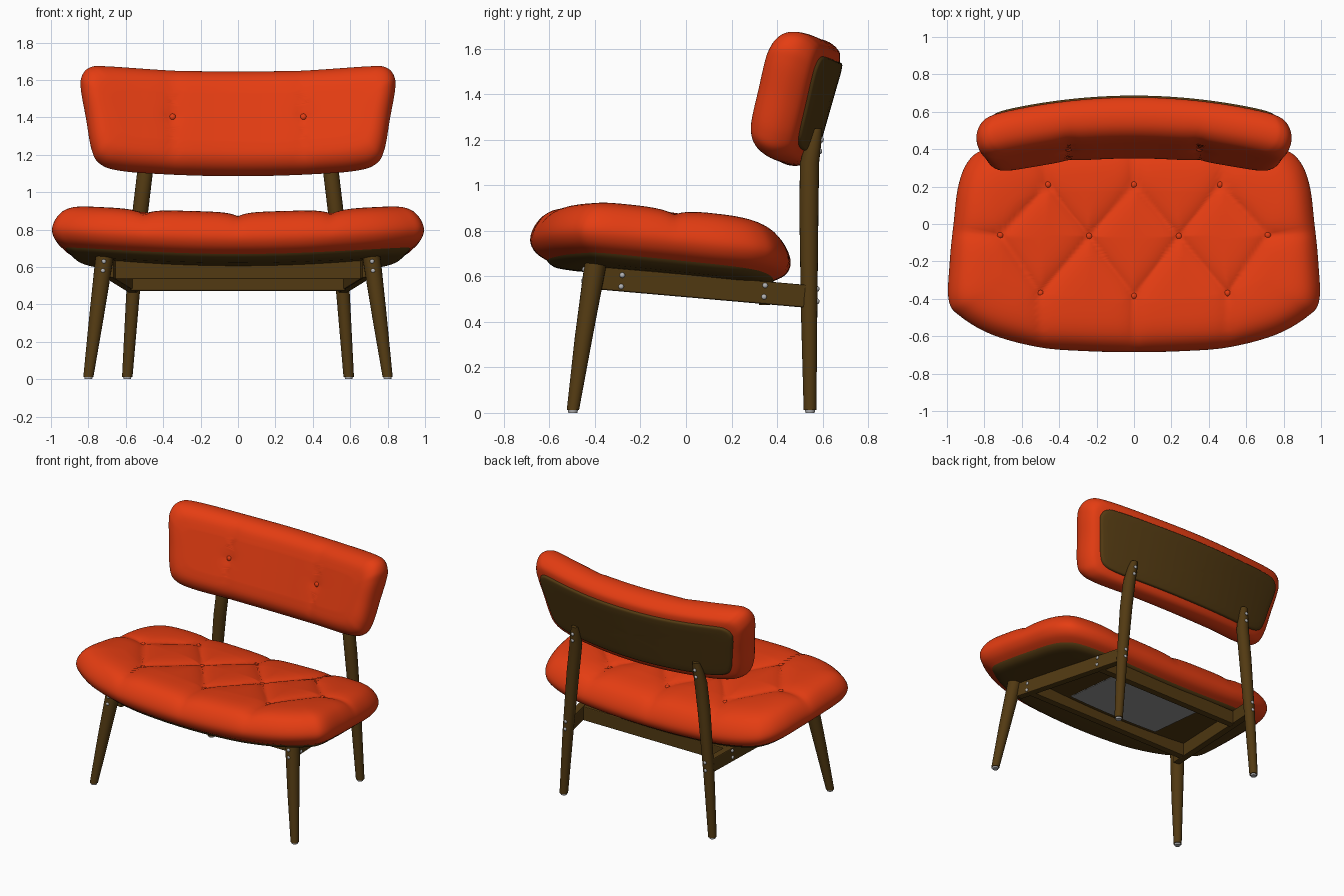
import bpy, bmesh, math
from mathutils import Vector, Matrix

if "Cube" in bpy.data.objects:
    bpy.data.objects.remove(bpy.data.objects["Cube"])


def material(name, rgb):
    m = bpy.data.materials.new(name)
    m.diffuse_color = (*rgb, 1)
    m.use_nodes = True
    m.node_tree.nodes["Principled BSDF"].inputs["Base Color"].default_value = m.diffuse_color
    return m


ORANGE = material("orange fabric", (0.78, 0.046, 0.006))
WOOD = material("dark wood", (0.085, 0.042, 0.006))
METAL = material("screw metal", (0.45, 0.45, 0.46))
CLOTH = material("grey lining", (0.32, 0.32, 0.32))


def finish(name, bm, mat, smooth=True):
    bmesh.ops.recalc_face_normals(bm, faces=bm.faces)
    me = bpy.data.meshes.new(name)
    for f in bm.faces:
        f.smooth = smooth
    bm.to_mesh(me)
    bm.free()
    me.materials.append(mat)
    ob = bpy.data.objects.new(name, me)
    bpy.context.collection.objects.link(ob)
    return ob


def catmull(pts, steps, closed):
    # smooth curve through 2D points
    n, out = len(pts), []
    for i in range(n if closed else n - 1):
        q = [Vector(pts[j % n] if closed else pts[min(max(j, 0), n - 1)])
             for j in range(i - 1, i + 3)]
        for s in range(steps):
            t = s / steps
            out.append(0.5 * (2 * q[1] + (q[2] - q[0]) * t
                              + (2 * q[0] - 5 * q[1] + 4 * q[2] - q[3]) * t * t
                              + (3 * q[1] - q[0] - 3 * q[2] + q[3]) * t ** 3))
    return out if closed else out + [Vector(pts[-1])]


def mirrored(half):
    return half + [(-x, y) for x, y in reversed(half) if x > 0]


def pad(name, outline, profile, place, mat, dip=None, fill=26):
    # rings of an outline follow an (inset, height) profile, then close to the centre
    loop = catmull(outline, 9, True)
    hx = max(p.x for p in loop)
    lo, hi = min(p.y for p in loop), max(p.y for p in loop)
    hy, cy = (hi - lo) / 2, (hi + lo) / 2
    prof = catmull(profile, 4, False)
    top = prof[-1].y
    rings = [(1 - p.x / hx, 1 - p.x / hy, p.y) for p in prof]
    sx, sy, _ = rings[-1]
    rings += [(sx * (1 - j / fill), sy * (1 - j / fill), top) for j in range(1, fill)]

    def point(x, y, h):
        d = dip(x, y) * max(h / top, 0) ** 2 if dip else 0
        return place(x, y, h - d)
    bm = bmesh.new()
    prev = None
    for ax, ay, h in rings:
        cur = [bm.verts.new(point(p.x * ax, cy + (p.y - cy) * ay, h)) for p in loop]
        if prev:
            for i in range(len(cur)):
                k = (i + 1) % len(cur)
                bm.faces.new((prev[i], prev[k], cur[k], cur[i]))
        prev = cur
    mid = bm.verts.new(point(0, cy, top))
    for i in range(len(prev)):
        bm.faces.new((prev[i], prev[(i + 1) % len(prev)], mid))
    return finish(name, bm, mat)


def tufts(segments, buttons, crease, width, deep):
    # depth of the pulled-in seams and button pits
    def dip(x, y):
        p, best = Vector((x, y)), 9
        for a, b in segments:
            a, b = Vector(a), Vector(b)
            t = max(0, min(1, (p - a).dot(b - a) / (b - a).length_squared))
            best = min(best, (p - a - (b - a) * t).length)
        r = min((p - Vector(c)).length for c in buttons)
        return crease * math.exp(-best / width) + deep * math.exp(-r / 0.03)
    return dip


def knobs(name, items, radius, squash, mat):
    # small domed heads, each with a facing direction
    bm = bmesh.new()
    for pos, d in items:
        m = Matrix.Translation(pos) @ Vector(d).to_track_quat('Z', 'Y').to_matrix().to_4x4() \
            @ Matrix.Diagonal((1, 1, squash, 1))
        bmesh.ops.create_uvsphere(bm, u_segments=12, v_segments=8, radius=radius, matrix=m)
    return finish(name, bm, mat)


def tube(name, sections, mat, n=20):
    # round leg lofted through (x, y, z, radius) sections
    bm = bmesh.new()
    rings = [[bm.verts.new((x + r * math.cos(2 * math.pi * i / n),
                            y + r * math.sin(2 * math.pi * i / n), z)) for i in range(n)]
             for x, y, z, r in sections]
    for a, b in zip(rings, rings[1:]):
        for i in range(n):
            bm.faces.new((a[i], a[(i + 1) % n], b[(i + 1) % n], b[i]))
    bm.faces.new(rings[0])
    bm.faces.new(rings[-1])
    ob = finish(name, bm, mat)
    bpy.context.view_layer.objects.active = ob
    ob.select_set(True)
    bpy.ops.object.shade_smooth_by_angle(angle=0.7)
    ob.select_set(False)


def beam(name, a, b, thick, high):
    a, b = Vector(a), Vector(b)
    d = b - a
    side = d.cross(Vector((0, 0, 1))).normalized()
    m = Matrix((d, side * thick, Vector((0, 0, high)))).transposed().to_4x4()
    bm = bmesh.new()
    bmesh.ops.create_cube(bm, size=1, matrix=Matrix.Translation((a + b) / 2) @ m)
    ob = finish(name, bm, WOOD, False)
    bev = ob.modifiers.new("soft edges", 'BEVEL')
    bev.width, bev.segments = 0.006, 2


# ---- seat: dished sideways and sloping to the back
def seat_at(x, y, h):
    return Vector((x, y, 0.645 + 0.065 * x * x - 0.09 * (y + 0.4) + h))


seat_line = mirrored([(0, -.685), (.25, -.68), (.5, -.66), (.75, -.595), (.92, -.50), (.99, -.41),
                      (.985, -.2), (.965, 0), (.94, .2), (.89, .33), (.8, .40), (.6, .445),
                      (.3, .458), (0, .46)])
seat_buttons = [(0, .21), (0, -.385)]
seat_seams = [((0, .21), (0, .5)), ((0, -.385), (0, -.7))]
for s in (1, -1):
    b, c, e, f = (s * .46, .21), (s * .24, -.065), (s * .715, -.06), (s * .5, -.37)
    seat_buttons += [b, c, e, f]
    seat_seams += [((0, .21), c), (c, b), (b, e), (e, f), (f, c), (c, (0, -.385)),
                   (b, (s * .5, .46)), (f, (s * .5, -.69)), (e, (s, -.035))]
seat_dip = tufts(seat_seams, seat_buttons, .026, .05, .012)
pad("seat_cushion", seat_line, [(.085, 0), (.025, .035), (0, .09), (.02, .155), (.07, .21),
                                (.15, .238), (.28, .248)], seat_at, ORANGE, seat_dip, 40)
pad("seat_board", seat_line, [(.07, .012), (.085, -.008), (.12, -.024), (.2, -.03)],
    seat_at, WOOD, None, 8)
knobs("seat_buttons", [(seat_at(x, y, .250 - seat_dip(x, y)), (0, 0, 1)) for x, y in seat_buttons],
      .018, .7, ORANGE)

# lining patch below the seat
bm = bmesh.new()
bmesh.ops.create_grid(bm, x_segments=10, y_segments=4, size=0.5)
for v in bm.verts:
    v.co = seat_at(v.co.x * .74, v.co.y * .48 + .02, -.035)
bmesh.ops.solidify(bm, geom=bm.faces[:], thickness=0.004)
finish("lining_patch", bm, CLOTH, False)

# ---- backrest: tilted and wrapped forward at the sides
TILT = math.radians(16)
UP = Vector((0, math.sin(TILT), math.cos(TILT)))
FRONT = Vector((0, -math.cos(TILT), math.sin(TILT)))


def back_at(u, v, w):
    return Vector((u, .62, 1.34)) + UP * v + FRONT * (w + .17 * u * u)


back_line = mirrored([(0, -.285), (.35, -.282), (.62, -.275), (.735, -.245), (.78, -.17), (.81, 0),
                      (.835, .14), (.835, .215), (.795, .27), (.7, .285), (.35, .28), (0, .28)])
back_buttons = [(-.35, .0), (.35, .0)]
back_dip = tufts([((s * .35, -.3), (s * .35, .3)) for s in (1, -1)], back_buttons, .014, .05, .012)
pad("backrest_cushion", back_line, [(.085, 0), (.03, .015), (0, .07), (0, .13), (.025, .185),
                                    (.075, .22), (.15, .23)], back_at, ORANGE, back_dip)
pad("backrest_board", back_line, [(.07, .012), (.075, -.005), (.085, -.013), (.12, -.016)],
    back_at, WOOD, None, 8)
knobs("backrest_buttons", [(back_at(u, v, .234 - back_dip(u, v)), FRONT) for u, v in back_buttons],
      .018, .7, ORANGE)

# ---- wooden frame
screws = []
for s, side in ((1, "right"), (-1, "left")):
    tube("front_leg_" + side, [(s * .80, -.497, .012, .027), (s * .757, -.45, .33, .039),
                               (s * .712, -.396, .665, .049)], WOOD)
    tube("back_leg_" + side, [(s * .592, .545, .012, .028), (s * .562, .541, .45, .036),
                              (s * .522, .54, .9, .042), (s * .498, .543, 1.1, .042),
                              (s * .487, .562, 1.2, .034), (s * .482, .574, 1.25, .024)], WOOD)
    tube("front_foot_" + side, [(s * .80, -.497, 0, .02), (s * .80, -.497, .013, .022)], METAL)
    tube("back_foot_" + side, [(s * .592, .545, 0, .02), (s * .592, .545, .013, .022)], METAL)
    beam("side_rail_" + side, (s * .69, -.38, .592), (s * .56, .53, .512), .05, .1)
    screws += [((s * x, y, z), (s, 0, 0)) for x, y, z in
               ((.702, -.28, .605), (.702, -.285, .555), (.613, .348, .56), (.613, .343, .51))]
    screws += [((s * x, y, z), (0, -1, 0)) for x, y, z in
               ((.717, -.448, .63), (.722, -.452, .58))]
    screws += [((s * x, y, z), (0, 1, 0)) for x, y, z in
               ((.555, .578, .545), (.559, .578, .49), (.492, .590, 1.15), (.487, .597, 1.2))]
beam("front_cross_rail", (-.665, -.28, .585), (.665, -.28, .585), .05, .1)
beam("back_cross_rail", (-.575, .345, .523), (.575, .345, .523), .05, .1)
knobs("screws", screws, .012, .7, METAL)
